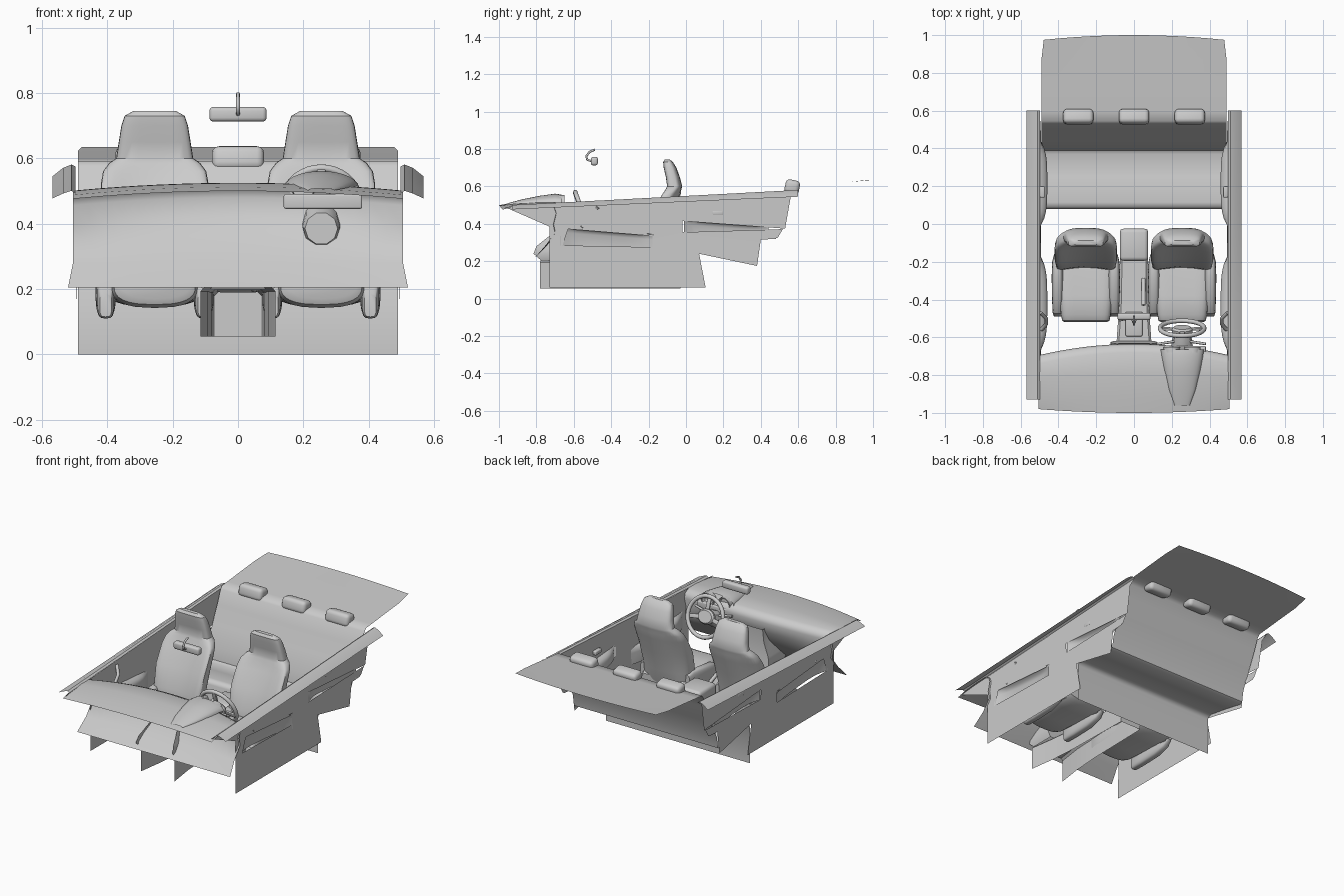
import bpy, bmesh
from math import sin, cos, pi, radians, copysign
from mathutils import Matrix, Vector

if "Cube" in bpy.data.objects:
    bpy.data.objects.remove(bpy.data.objects["Cube"])


def finish(name, bm, angle=35):
    bmesh.ops.recalc_face_normals(bm, faces=bm.faces[:])
    me = bpy.data.meshes.new(name)
    bm.to_mesh(me)
    bm.free()
    for p in me.polygons:
        p.use_smooth = True
    me.set_sharp_from_angle(angle=radians(angle))
    ob = bpy.data.objects.new(name, me)
    bpy.context.collection.objects.link(ob)
    return ob


def loft(name, rows, closed=False, cap0=False, cap1=False, angle=35):
    bm = bmesh.new()
    vs = [[bm.verts.new(p) for p in r] for r in rows]
    n = len(rows[0])
    for a, b in zip(vs, vs[1:]):
        for i in range(n if closed else n - 1):
            j = (i + 1) % n
            bm.faces.new((a[i], a[j], b[j], b[i]))
    if cap0:
        bm.faces.new(vs[0])
    if cap1:
        bm.faces.new(vs[-1])
    return finish(name, bm, angle)


def rbox(name, c, size, bevel=0.015, rot=(0, 0, 0), seg=3):
    bm = bmesh.new()
    bmesh.ops.create_cube(bm, size=1)
    bmesh.ops.scale(bm, vec=size, verts=bm.verts)
    bmesh.ops.bevel(bm, geom=bm.edges[:], offset=bevel, segments=seg, profile=0.5, affect='EDGES')
    for ax, r in zip('XYZ', rot):
        bmesh.ops.rotate(bm, verts=bm.verts, matrix=Matrix.Rotation(radians(r), 3, ax))
    bmesh.ops.translate(bm, vec=c, verts=bm.verts)
    return finish(name, bm)


def tube(name, pts, r):
    cu = bpy.data.curves.new(name, 'CURVE')
    cu.dimensions = '3D'
    cu.bevel_depth, cu.bevel_resolution, cu.use_fill_caps = r, 2, True
    sp = cu.splines.new('POLY')
    sp.points.add(len(pts) - 1)
    for p, q in zip(sp.points, pts):
        p.co = (*q, 1)
    ob = bpy.data.objects.new(name, cu)
    bpy.context.collection.objects.link(ob)
    return ob


def sup(t, e=0.55):
    c, s = cos(t), sin(t)
    return copysign(abs(c) ** e, c), copysign(abs(s) ** e, s)


# dashboard sheet, crowned across the width
prof = [(-1, .50), (-.92, .512), (-.8, .524), (-.68, .525), (-.645, .51), (-.635, .48),
        (-.65, .42), (-.69, .35), (-.745, .28), (-.82, .205)]
rows = []
for i in range(21):
    u = -1 + i / 10
    rows.append([(u * (.505 + .015 * (k == 9)),
                  y + (.02 if k == 0 else -.06 if k > 2 and z > .4 else -.01) * u * u * (k < 9),
                  z - .024 * u * u * (z > .4)) for k, (y, z) in enumerate(prof)])
loft("dashboard", rows, angle=50)

# instrument hood, cluster box and gauges
rows = []
for y, w, h, zb in [(-.96, .04, .006, .502), (-.88, .07, .022, .508), (-.78, .095, .038, .512),
                    (-.7, .11, .046, .515), (-.665, .115, .044, .512)]:
    rows.append([(.255 + w * cos(pi * i / 14), y, zb + h * sin(pi * i / 14)) for i in range(15)])
loft("instrument_hood", rows)
rbox("cluster_box", (.26, -.69, .468), (.24, .09, .045), .006)
for sx in (-.055, .055):
    rows = [[(.255 + sx + r * cos(2 * pi * i / 20), y, .51 + r * sin(2 * pi * i / 20)) for i in range(20)]
            for r, y in ((.043, -.68), (.043, -.65), (.037, -.65), (.034, -.675))]
    loft("gauge", rows, closed=True, cap1=True)

# centre stack, open towards the front
loft("centre_stack", [[(-w, yf, z), (-w, yr, z), (w, yr, z), (w, yf, z)] for z, w, yf, yr in
                      [(.44, .08, -.65, -.63), (.36, .085, -.70, -.635), (.28, .118, -.80, -.63),
                       (.24, .125, -.815, -.625), (.2, .11, -.77, -.62)]])

# tunnel between the seats, inverted U
loft("tunnel", [[(-w, y, .055), (-w, y, z - .012), (-w + .012, y, z), (w - .012, y, z), (w, y, z - .012), (w, y, .055)]
                for y, w, z in [(-.78, .115, .205), (-.62, .092, .205), (-.45, .08, .2), (-.03, .072, .192)]],
     cap1=True)
rbox("centre_armrest", (0, -.11, .235), (.15, .17, .09), .02)
rbox("shifter_plate", (0, -.53, .21), (.09, .13, .02), .008)
tube("shifter", [(0, -.52, .21), (0, -.5, .29)], .009)
rbox("shifter_knob", (0, -.498, .3), (.03, .04, .04), .012)
tube("shifter_crossbar", [(-.08, -.51, .27), (.09, -.48, .275)], .006)
tube("handbrake", [(.05, -.29, .2), (.05, -.38, .235), (.05, -.43, .25)], .011)

# steering wheel, hub, column and stalks
M = Matrix.Translation((.255, -.552, .46)) @ Matrix.Rotation(radians(-70), 4, 'X')
bpy.ops.mesh.primitive_torus_add(major_radius=.117, minor_radius=.012, major_segments=36, minor_segments=10)
wheel = bpy.context.object
wheel.name = "steering_wheel"
wheel.data.polygons.foreach_set("use_smooth", [True] * len(wheel.data.polygons))
wheel.matrix_world = M
hub = loft("wheel_hub", [[(r * cos(2 * pi * i / 20), .8 * r * sin(2 * pi * i / 20), z) for i in range(20)]
                         for r, z in ((.035, -.045), (.055, -.02), (.055, -.005), (.045, .006))],
           closed=True, cap0=True, cap1=True)
hub.matrix_world = M
for a in (10, 170, 270):
    sp = rbox("wheel_spoke", (.08, 0, -.008), (.075, .026, .012), .004)
    sp.matrix_world = M @ Matrix.Rotation(radians(a), 4, 'Z')
rows = [[(.255 + r * cos(2 * pi * i / 10), y, z + r * sin(2 * pi * i / 10)) for i in range(10)]
        for r, y, z in ((.05, -.72, .385), (.058, -.69, .39), (.055, -.62, .425), (.04, -.57, .45))]
loft("steering_column", rows, closed=True, cap0=True, cap1=True)
for s in (-1, 1):
    tube("column_stalk", [(.255 + s * .03, -.62, .45), (.255 + s * .125, -.635, .465)], .007)


# front seats
def seat(x0):
    ring = [sup(2 * pi * i / 28) for i in range(28)]
    back = [(-.19, .16, .13, .04, .0), (-.185, .2, .15, .055, .02), (-.165, .3, .158, .058, .04),
            (-.125, .42, .166, .055, .05), (-.085, .52, .165, .045, .04), (-.07, .56, .158, .042, .03),
            (-.065, .585, .14, .04, .015), (-.06, .6, .118, .04, .008), (-.07, .65, .11, .037, .006),
            (-.085, .7, .102, .034, .004), (-.096, .73, .092, .026, .002), (-.1, .745, .065, .012, 0)]
    loft("seat_back", [[(x0 + w * c, y + d * s - b * c * c, z) for c, s in ring]
                       for y, z, w, d, b in back], closed=True, cap0=True, cap1=True)
    cush = [(-.52, .205, .11, .035), (-.512, .207, .125, .055), (-.48, .21, .132, .068), (-.38, .21, .142, .066),
            (-.25, .205, .15, .06), (-.16, .2, .15, .055), (-.13, .2, .135, .04)]
    loft("seat_cushion", [[(x0 + w * c, y, z + d * s + .012 * c * c) for c, s in ring]
                          for y, z, w, d in cush], closed=True, cap0=True, cap1=True)
    for s in (-1, 1):
        pod = [(-.49, .15, .018, .035), (-.475, .17, .025, .06), (-.4, .195, .029, .085),
               (-.28, .205, .031, .09), (-.2, .22, .028, .085), (-.16, .23, .018, .06)]
        loft("seat_bolster", [[(x0 + s * .15 + w * c, y, z + d * q) for c, q in ring]
                              for y, z, w, d in pod], closed=True, cap0=True, cap1=True)


for s in (-1, 1):
    seat(s * .255)

# rear bench, head restraints and parcel shelf
bench = [(.08, 0), (.08, .225), (.09, .243), (.115, .248), (.25, .225), (.37, .2), (.388, .21), (.4, .28),
         (.45, .39), (.5, .5), (.53, .575), (.545, .592), (.6, .597)]
loft("rear_bench", [[(x, y, z) for y, z in bench] for x in (-.49, -.25, 0, .25, .49)], angle=50)
loft("parcel_shelf", [[(.49 * u * (1 if k < 3 else .975), y - .025 * u * u * (k == 3), z) for k, (y, z) in
                       enumerate([(.6, .597), (.73, .61), (.87, .623), (1, .635)])]
                      for u in [i / 6 - 1 for i in range(13)]])
for x in (-.295, 0, .295):
    rbox("rear_head_restraint", (x, .568, .597), (.16, .078, .075), .022, (-12, 0, 0))


# side panels: sheet with armrest openings, armrests, sill flange
def side(s):
    outline = [(-.97, .49), (.6, .575), (.56, .545), (.53, .375), (.49, .37), (.48, .32), (.4, .315), (.38, .175),
               (.07, .24), (.105, .06), (-.73, .06), (-.73, .385)]
    holes = [[(-.63, .372), (-.18, .335), (-.18, .275), (-.66, .285)],
             [(-.02, .415), (.52, .375), (.49, .325), (-.02, .355)]]
    bm = bmesh.new()
    for lp in [outline] + holes:
        vs = [bm.verts.new((s * (.493 + .02 * max(0, z - .3)), y, z)) for y, z in lp]
        for a, b in zip(vs, vs[1:] + vs[:1]):
            bm.edges.new((a, b))
    bmesh.ops.triangle_fill(bm, edges=bm.edges[:], use_beauty=True)
    finish("door_panel", bm)
    # armrest sheets bulging into the cabin, open underneath
    for y0, y1, za, zb, h in ((-.67, -.17, .374, .335, .09), (-.01, .44, .416, .382, .062)):
        rows = []
        for i in range(13):
            t = i / 12
            w = .035 * (1 - abs(2 * t - 1) ** 4)
            y, z = y0 + (y1 - y0) * t, za + (zb - za) * t
            rows.append([(s * .494, y, z + .01), (s * (.494 - w * .7), y, z),
                         (s * (.494 - w), y, z - .02), (s * (.494 - w), y, z - h)])
        loft("door_armrest", rows, angle=50)
    flange = [(.498, .49, .575), (.51, .498, .581), (.535, .49, .571), (.568, .475, .545)]
    loft("sill_flange", [[(s * x, y, a + (b - a) * t) for x, a, b in flange]
                         for y, t in ((-.93, .03), (-.4, .36), (.1, .68), (.6, 1))])
    # door pulls
    tube("door_pull", [(s * .49, -.56, .38), (s * .465, -.53, .41), (s * .465, -.5, .45), (s * .495, -.47, .49)], .01)
    rbox("door_handle", (s * .485, .17, .46), (.025, .06, .025), .006)


for s in (-1, 1):
    side(s)

# rear-view mirror with hooked stalk
rbox("mirror", (0, -.49, .735), (.175, .038, .045), .012)
tube("mirror_stalk", [(0, -.487, .797), (0, -.515, .785), (0, -.533, .762), (0, -.528, .742), (0, -.505, .735)], .006)
